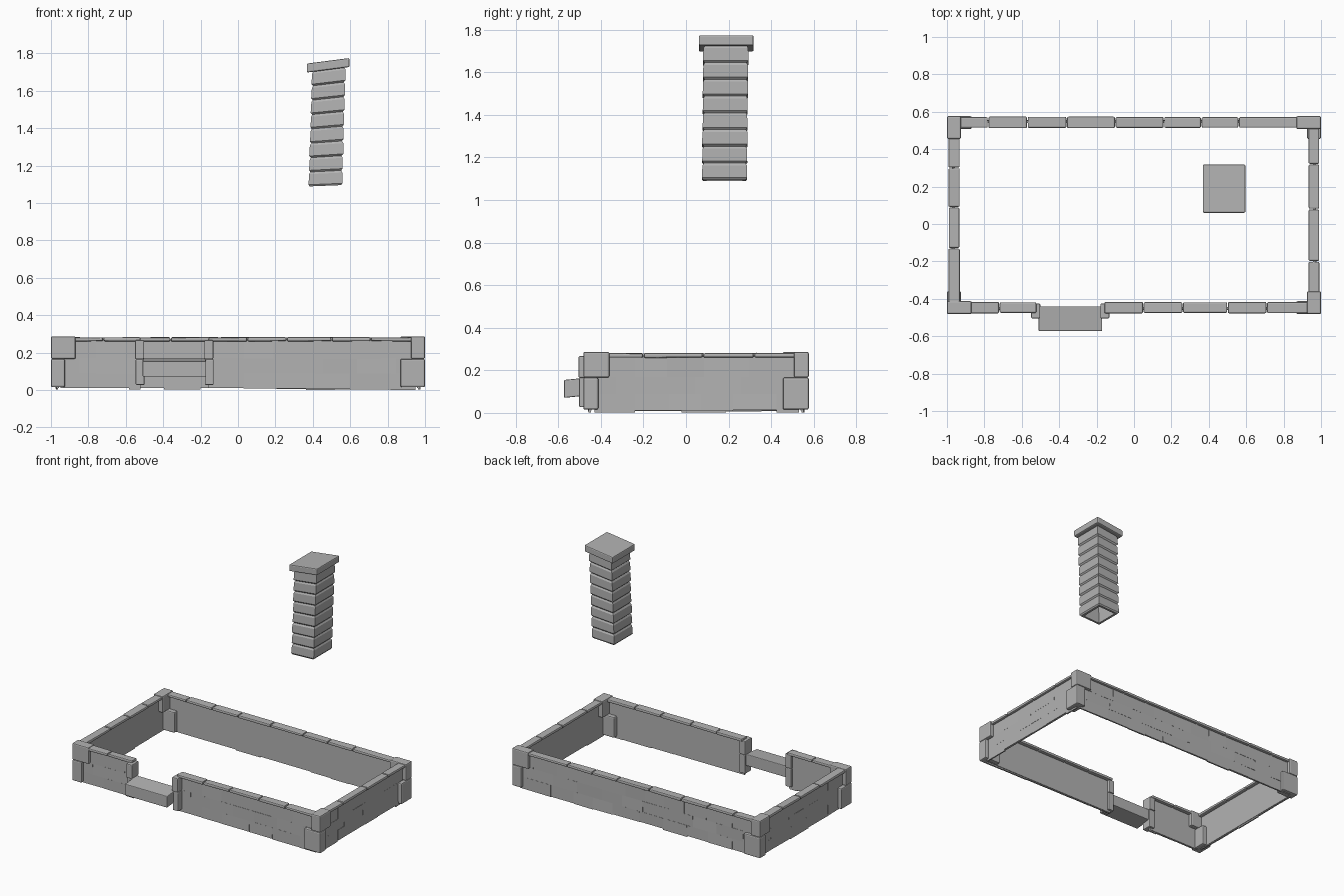
import bpy, bmesh, random
from mathutils import Vector

if "Cube" in bpy.data.objects:
    bpy.data.objects.remove(bpy.data.objects["Cube"])

random.seed(4)
stone = bpy.data.materials.new("grey stone")
stone.diffuse_color = (0.45, 0.45, 0.45, 1)
stone.use_nodes = True
stone.node_tree.nodes["Principled BSDF"].inputs["Base Color"].default_value = stone.diffuse_color


def finish(bm, name, bevel=0.0):
    bmesh.ops.recalc_face_normals(bm, faces=bm.faces)
    me = bpy.data.meshes.new(name)
    bm.to_mesh(me)
    bm.free()
    me.materials.append(stone)
    ob = bpy.data.objects.new(name, me)
    bpy.context.collection.objects.link(ob)
    if bevel:
        m = ob.modifiers.new("worn edges", 'BEVEL')
        m.width = bevel
        m.segments = 2
        m.limit_method = 'ANGLE'
    return ob


def add_box(bm, x0, x1, y0, y1, z0, z1, jitter=0.0, place=None):
    vs = []
    for z in (z0, z1):
        for x, y in ((x0, y0), (x1, y0), (x1, y1), (x0, y1)):
            p = Vector((x, y, z + random.uniform(-jitter, jitter)))
            vs.append(bm.verts.new(place(p) if place else p))
    for f in ((3, 2, 1, 0), (4, 5, 6, 7), (0, 1, 5, 4), (1, 2, 6, 5), (2, 3, 7, 6), (3, 0, 4, 7)):
        bm.faces.new([vs[i] for i in f])
    return vs


def box(name, *dims, bevel=0.008, jitter=0.0):
    bm = bmesh.new()
    add_box(bm, *dims, jitter=jitter)
    return finish(bm, name, bevel)


# Wall frame: u runs along the wall, n points outward
X, YF, YB = 0.962, -0.447, 0.543
place = {
    "front": lambda p: Vector((p.x, YF - p.y, p.z)),
    "back": lambda p: Vector((p.x, YB + p.y, p.z)),
    "left": lambda p: Vector((-X - p.y, p.x, p.z)),
    "right": lambda p: Vector((X + p.y, p.x, p.z)),
}


def wall(name, side, u0, u1, caps):
    # thin backing and courses of uneven bricks
    bm = bmesh.new()
    add_box(bm, u0, u1, -0.004, 0.004, 0.012, 0.27, place=place[side])
    for i, (z0, z1) in enumerate(((0.008, 0.088), (0.088, 0.168), (0.168, 0.266))):
        u = u0
        length = 0.1 if i % 2 else 0.19
        while u < u1 - 0.01:
            v = min(u + length, u1)
            if u1 - v < 0.05:
                v = u1
            zb = random.uniform(0.0, 0.013) if i == 0 else z0
            o = [random.uniform(0.009, 0.013) for _ in range(4)]
            vs = add_box(bm, u, v, 0.0, 0.01, zb, z1)
            for k, q in zip((2, 3, 6, 7), o):
                vs[k].co.y = q
            for w in vs:
                w.co = place[side](w.co)
            u = v
            length = random.uniform(0.15, 0.22)
    finish(bm, name)
    # overhanging coping stones
    bm = bmesh.new()
    edges = [u0] + caps + [u1]
    for a, b in zip(edges, edges[1:]):
        w = random.uniform(0.028, 0.031)
        add_box(bm, a + 0.002, b - 0.002, -w, w, 0.26, 0.281, 0.002, place[side])
    finish(bm, name + "_coping", 0.007)


wall("back_wall", "back", -0.95, 0.95, [-0.78, -0.57, -0.36, -0.1, 0.16, 0.36, 0.56])
wall("left_wall", "left", -0.43, 0.53, [-0.13, 0.09, 0.3])
wall("right_wall", "right", -0.43, 0.53, [-0.2, 0.08, 0.32])
wall("front_wall_left", "front", -0.95, -0.52, [-0.72])
wall("front_wall_right", "front", -0.16, 0.95, [0.05, 0.26, 0.5, 0.71])

# Corner stones: alternate long side between upper and lower block
for label, sx, sy, long_x_on_top in (("front_left", -1, -1, True), ("front_right", 1, -1, False),
                                     ("back_left", -1, 1, False), ("back_right", 1, 1, True)):
    for level, z0, z1 in (("upper", 0.166, 0.287), ("lower", 0.015, 0.166)):
        long_x = long_x_on_top == (level == "upper")
        dx, dy = (0.132, 0.07) if long_x else (0.075, 0.122)
        ye = -0.482 if sy < 0 else 0.577
        xs = sorted((sx, sx * (1 - dx)))
        ys = sorted((ye, ye - sy * dy))
        box(f"corner_stone_{label}_{level}", *xs, *ys, z0, z1)

# Door posts, two stones each
for label, x in (("left", -0.525), ("right", -0.155)):
    box(f"door_post_{label}_lower", x - 0.022, x + 0.025, -0.502, -0.428, 0.027, 0.165, bevel=0.006)
    box(f"door_post_{label}_upper", x - 0.025, x + 0.023, -0.505, -0.425, 0.165, 0.267, bevel=0.006)

# Doorstep slab, slightly tilted forward
bm = bmesh.new()
for v in add_box(bm, -0.51, -0.17, -0.573, -0.44, 0.078, 0.162):
    v.co.z += (v.co.y + 0.5) * 0.1
finish(bm, "doorstep", 0.005)

# Chimney shaft: leaning lapped courses, open and hollow below
bm = bmesh.new()
N = 8


def ring(t, grow, inner=False):
    cx, cy = 0.467 + 0.019 * t, 0.181 + 0.006 * t
    hx, hy = 0.088 + grow, 0.104 + grow
    tilt = 0.04 + 0.09 * t
    return [bm.verts.new((cx + a * hx, cy + b * hy, 1.092 + 0.622 * t + a * hx * tilt))
            for a, b in ((-1, -1), (1, -1), (1, 1), (-1, 1))]


rings = [ring(0, -0.02), ring(0, -0.004)]
for i in range(N):
    g = random.uniform(-0.001, 0.002)
    rings += [ring((i + 0.12) / N, g + 0.002), ring((i + 0.85) / N, g), ring((i + 1) / N, -0.006)]
rings.append(ring(1, -0.02))
rings.append(rings[0])
for a, b in zip(rings, rings[1:]):
    for k in range(4):
        bm.faces.new((a[k], a[(k + 1) % 4], b[(k + 1) % 4], b[k]))
finish(bm, "chimney_shaft")

# Chimney cap slab, tilted
bm = bmesh.new()
for v in add_box(bm, 0.368, 0.596, 0.06, 0.318, 1.712, 1.76):
    v.co.z += (v.co.x - 0.482) * 0.13
finish(bm, "chimney_cap", 0.007)
